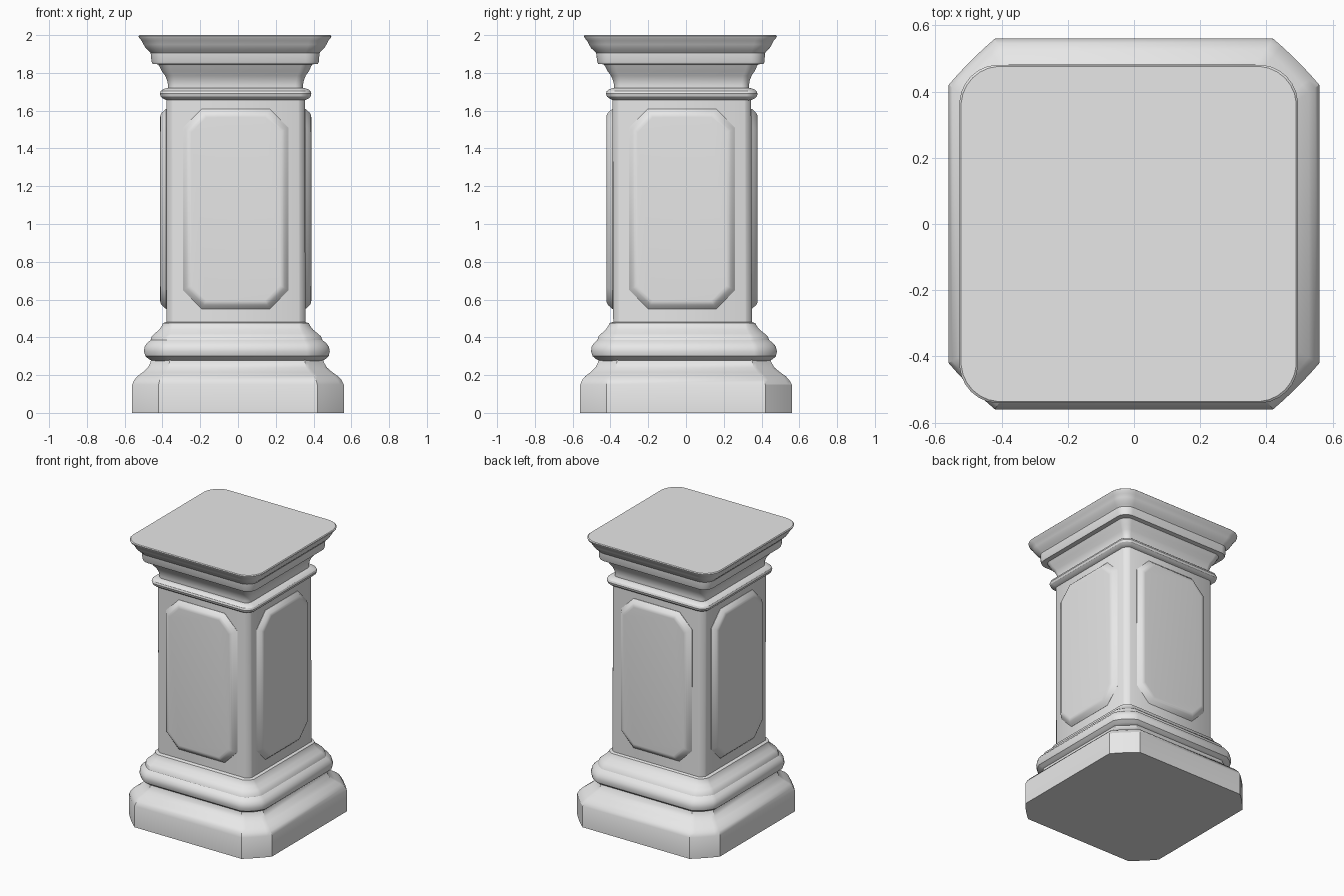
import bpy, bmesh, math
from mathutils import Vector, Matrix

if "Cube" in bpy.data.objects:
    bpy.data.objects.remove(bpy.data.objects["Cube"])

stone = bpy.data.materials.new("pale stone")
stone.diffuse_color = (0.8, 0.8, 0.8, 1)
stone.use_nodes = True
stone.node_tree.nodes["Principled BSDF"].inputs["Base Color"].default_value = stone.diffuse_color

CORNER = 6  # steps around each corner


def centre(z):
    # the shaft and cap sit slightly off the middle of the base
    t = min(max((z - 0.15) / 0.35, 0), 1)
    u = min(max((z - 1.65) / 0.3, 0), 1)
    return -0.012 * t - 0.004 * u, -0.021 * t - 0.009 * u


def square_loop(z, half, cut, roundness):
    # square outline whose corners blend from chamfered (0) to rounded (1)
    cx, cy = centre(z)
    pts = []
    for q in range(4):
        rot = Matrix.Rotation(q * math.pi / 2, 2)
        for i in range(CORNER + 1):
            t = i / CORNER
            a = t * math.pi / 2
            flat = Vector((1 - t, t))
            arc = Vector((math.cos(a), math.sin(a)))
            p = Vector((half - cut, half - cut)) + cut * flat.lerp(arc, roundness)
            p = rot @ p
            pts.append((p.x + cx, p.y + cy, z))
    return pts


def loft(name, loops, angle=30):
    bm = bmesh.new()
    rings = [[bm.verts.new(p) for p in loop] for loop in loops]
    n = len(rings[0])
    for a, b in zip(rings, rings[1:]):
        for i in range(n):
            j = (i + 1) % n
            bm.faces.new((a[i], a[j], b[j], b[i]))
    bm.faces.new(rings[0][::-1])
    bm.faces.new(rings[-1])
    bmesh.ops.recalc_face_normals(bm, faces=bm.faces)
    me = bpy.data.meshes.new(name)
    bm.to_mesh(me)
    bm.free()
    me.materials.append(stone)
    ob = bpy.data.objects.new(name, me)
    bpy.context.collection.objects.link(ob)
    bpy.ops.object.select_all(action='DESELECT')
    ob.select_set(True)
    bpy.context.view_layer.objects.active = ob
    bpy.ops.object.shade_smooth_by_angle(angle=math.radians(angle))
    return ob


def moulding(name, profile, roundness):
    # profile rows: height, half width, corner size
    return loft(name, [square_loop(z, h, c, roundness) for z, h, c in profile])


# chamfered plinth with sloping top
moulding("plinth", [(0, .56, .14), (.15, .56, .14), (.175, .548, .135),
                    (.195, .53, .13), (.215, .502, .12), (.24, .474, .11),
                    (.265, .46, .10), (.285, .455, .10)], 0.1)

# rounded base moulding and cove up to the shaft
moulding("base_moulding", [(.275, .45, .10), (.285, .468, .11), (.30, .485, .115),
                           (.325, .492, .12), (.35, .488, .12), (.37, .474, .11),
                           (.385, .455, .10), (.405, .448, .095), (.42, .432, .085),
                           (.44, .408, .07), (.46, .393, .06), (.475, .386, .05),
                           (.482, .366, .04)], 0.5)

# shaft
moulding("shaft", [(.45, .367, .035), (1.68, .367, .035)], 0.4)

# collar ring
moulding("collar", [(1.655, .366, .04), (1.665, .386, .05), (1.675, .397, .055),
                    (1.69, .401, .055), (1.703, .397, .055), (1.713, .385, .05),
                    (1.72, .362, .04)], 0.7)

# neck and flared cap
moulding("cap", [(1.69, .36, .04), (1.735, .357, .04), (1.76, .362, .04),
                 (1.785, .372, .045), (1.81, .39, .05), (1.835, .402, .055),
                 (1.845, .408, .055), (1.848, .438, .065), (1.86, .443, .07),
                 (1.905, .447, .075), (1.915, .456, .08), (1.93, .472, .09),
                 (1.95, .484, .095), (1.97, .494, .10), (1.985, .507, .105),
                 (1.995, .511, .11), (2.0, .506, .11)], 0.9)


# raised panels with clipped corners, one per side
def panel_loop(inset, out, angle):
    w, h, c = .28 - inset, .53 - inset, .10 - inset * 0.45
    cx, cy = centre(1)
    rot = Matrix.Rotation(angle, 3, 'Z')
    outline = [(w - c, -h), (w, -h + c), (w, h - c), (w - c, h),
               (c - w, h), (-w, h - c), (-w, c - h), (c - w, -h)]
    return [rot @ Vector((x, -.367 - out, z)) + Vector((cx, cy, 1.08))
            for x, z in outline]


for k, side in enumerate(("front", "right", "back", "left")):
    steps = [(0, -.01), (0, .002), (.009, .012), (.022, .026), (.034, .032), (.045, .033)]
    loft(side + "_panel", [panel_loop(i, o, k * math.pi / 2) for i, o in steps], 35)
